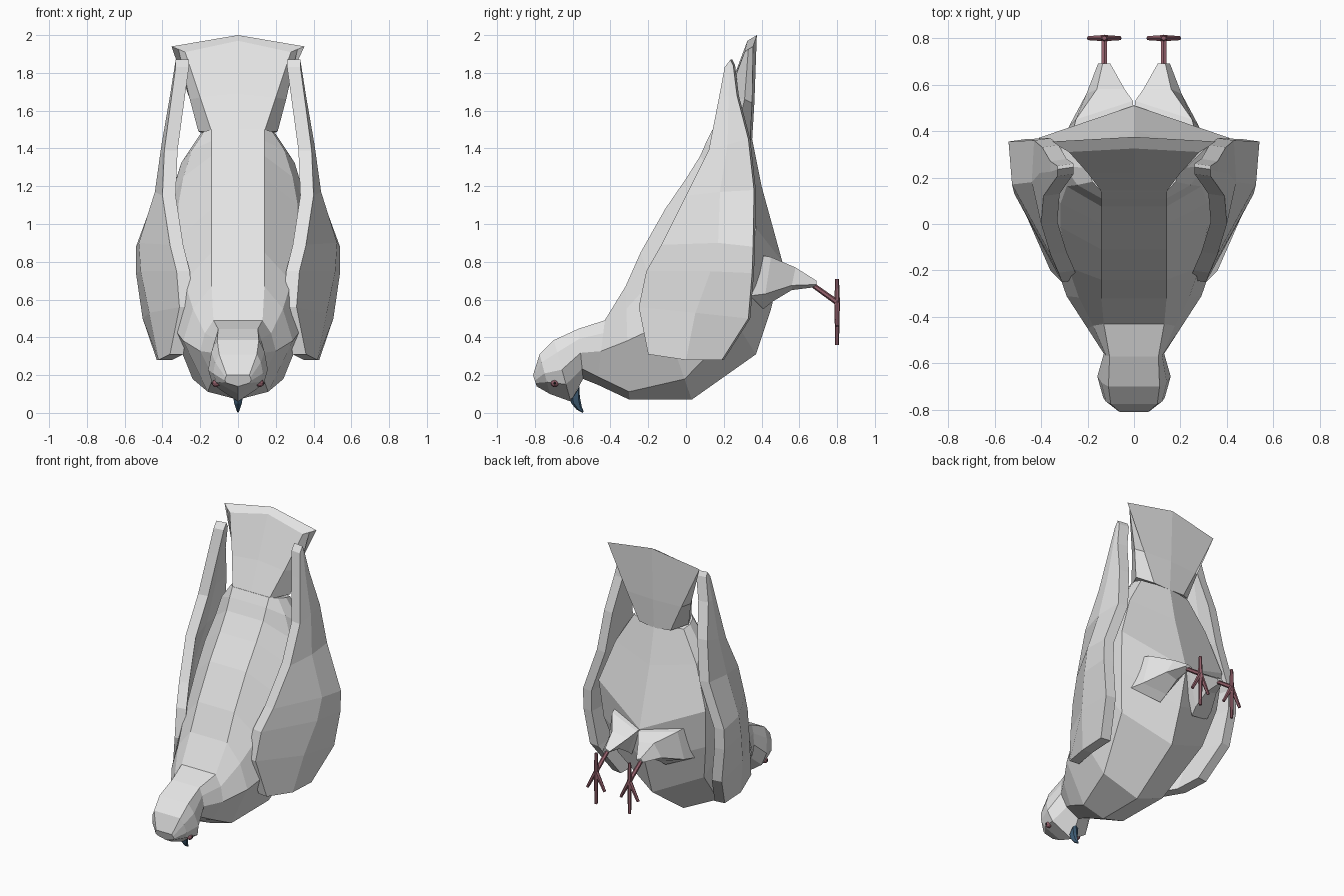
import bpy, bmesh
from mathutils import Vector

if "Cube" in bpy.data.objects:
    bpy.data.objects.remove(bpy.data.objects["Cube"])


def material(name, rgb):
    m = bpy.data.materials.new(name)
    m.diffuse_color = (*rgb, 1)
    m.use_nodes = True
    m.node_tree.nodes["Principled BSDF"].inputs["Base Color"].default_value = m.diffuse_color
    return m


PLUMAGE = material("pale_grey_plumage", (0.78, 0.78, 0.78))
SKIN = material("dusky_pink_skin", (0.30, 0.12, 0.15))
BEAK = material("slate_blue_beak", (0.05, 0.11, 0.18))
PUPIL = material("black_pupil", (0.02, 0.02, 0.02))


def finish(name, bm, mat):
    bmesh.ops.recalc_face_normals(bm, faces=bm.faces)
    mesh = bpy.data.meshes.new(name)
    bm.to_mesh(mesh)
    bm.free()
    mesh.materials.append(mat)
    obj = bpy.data.objects.new(name, mesh)
    bpy.context.collection.objects.link(obj)
    return obj


def loft(name, rings, mat, strip_caps=False):
    """Skin closed rings of equal length and cap both ends."""
    bm = bmesh.new()
    loops = [[bm.verts.new(p) for p in r] for r in rings]
    n = len(loops[0])
    for a, b in zip(loops, loops[1:]):
        for i in range(n):
            j = (i + 1) % n
            bm.faces.new((a[i], a[j], b[j], b[i]))
    for end in (loops[0], loops[-1]):
        if strip_caps:
            for i in range(n // 2 - 1):
                bm.faces.new((end[i], end[i + 1], end[n - 2 - i], end[n - 1 - i]))
        else:
            bm.faces.new(end)
    return finish(name, bm, mat)


def mirrored(half):
    """Close a half ring across x = 0."""
    return half + [(-x, y, z) for x, y, z in reversed(half) if x != 0]


def rod(name, a, b, r1, r2, mat, sides=6):
    a, b = Vector(a), Vector(b)
    bm = bmesh.new()
    bmesh.ops.create_cone(bm, cap_ends=True, segments=sides, radius1=r1,
                          radius2=r2, depth=(b - a).length)
    turn = (b - a).to_track_quat('Z', 'Y').to_matrix().to_4x4()
    turn.translation = (a + b) / 2
    bm.transform(turn)
    return finish(name, bm, mat)


# Head and body: back y, z / belly y, z / half widths of back, side, low edge / low edge position
SECTIONS = [
    (-.81, .20, -.79, .14, .06, .07, .06, .7),
    (-.775, .31, -.72, .10, .10, .132, .112, .7),
    (-.70, .385, -.61, .06, .11, .158, .135, .72),
    (-.57, .445, -.545, .18, .105, .13, .09, .8),
    (-.43, .49, -.47, .15, .13, .20, .13, .88),
    (-.32, .67, -.30, .07, .14, .29, .16, .93),
    (-.24, .85, .03, .07, .14, .36, .24, .86),
    (-.11, 1.08, .37, .31, .14, .41, .33, .8),
    (.0, 1.24, .45, .55, .14, .41, .39, .76),
    (.075, 1.36, .51, .80, .14, .37, .41, .68),
    (.11, 1.44, .40, 1.20, .14, .30, .31, .75),
    (.14, 1.50, .35, 1.45, .14, .20, .19, .75),
]


def body_ring(y0, z0, y1, z1, back, side, low, t_low):
    spots = [(back, 0), (side * .65 + back * .35, .2), (side, .48), (low, t_low), (0, 1)]
    return mirrored([(x, y0 + (y1 - y0) * t, z0 + (z1 - z0) * t) for x, t in spots])


loft("body", [body_ring(*s) for s in SECTIONS], PLUMAGE)

# Fanned tail with a sloping rim
loft("tail", [
    mirrored([(0, .14, 1.49), (.14, .14, 1.49), (.21, .27, 1.49), (.12, .34, 1.45), (0, .35, 1.44)]),
    mirrored([(0, .22, 1.69), (.20, .22, 1.67), (.255, .31, 1.66), (.21, .35, 1.64), (0, .362, 1.64)]),
    mirrored([(0, .325, 1.97), (.28, .31, 1.91), (.315, .33, 1.925), (.352, .355, 1.94), (0, .375, 2.0)]),
], PLUMAGE)

# Folded wings: rows from shoulder to tip, each leading / middle / trailing (x, y, z)
WING = [
    [(.36, -.20, .31), (.42, .0, .28), (.43, .19, .28)],
    [(.31, -.25, .56), (.47, .05, .53), (.505, .33, .50)],
    [(.325, -.21, .75), (.515, .13, .75), (.54, .35, .74)],
    [(.36, -.13, .89), (.525, .17, .90), (.54, .355, .88)],
    [(.40, .0, 1.15), (.44, .18, 1.17), (.43, .36, 1.18)],
    [(.39, .12, 1.39), (.405, .22, 1.42), (.395, .33, 1.45)],
    [(.352, .175, 1.67), (.36, .225, 1.68), (.36, .27, 1.68)],
    [(.33, .205, 1.83), (.33, .235, 1.87), (.33, .25, 1.84)],
]


def wing(name, s):
    rings = []
    for row in WING:
        outer = [(s * x, y, z) for x, y, z in row]
        inner = [(s * (x - .07), y + .01, z) for x, y, z in reversed(row)]
        rings.append(outer + inner)
    loft(name, rings, PLUMAGE, strip_caps=True)


# Broad four-sided thighs: top, outer, bottom and inner corners
THIGH = [
    [(.27, .37, .84), (.31, .34, .62), (.13, .41, .55), (.0, .48, .80)],
    [(.25, .45, .825), (.28, .42, .63), (.12, .46, .59), (.005, .53, .79)],
    [(.16, .58, .77), (.205, .56, .675), (.12, .56, .65), (.04, .58, .75)],
    [(.135, .69, .70), (.155, .69, .68), (.128, .68, .665), (.102, .69, .685)],
]

for side, s in (("left", -1), ("right", 1)):
    wing(side + "_wing", s)
    loft(side + "_thigh", [[(s * x, y, z) for x, y, z in r] for r in THIGH], PLUMAGE)
    # Shank and four toes
    ankle = (s * .128, .80, .585)
    rod(side + "_shank", (s * .128, .66, .685), ankle, .013, .015, SKIN)
    for i, (dx, z) in enumerate(((0, .71), (0, .36), (.066, .46), (-.066, .46))):
        rod(f"{side}_toe_{i + 1}", ankle, (s * .128 + dx, .80, z), .015, .010, SKIN)
    # Eye with pupil
    for part, x, r, mat in (("eye", .116, .021, SKIN), ("pupil", .132, .008, PUPIL)):
        bm = bmesh.new()
        bmesh.ops.create_icosphere(bm, subdivisions=2, radius=r)
        bmesh.ops.translate(bm, verts=bm.verts, vec=(s * x, -.695, .157))
        finish(f"{side}_{part}", bm, mat)

# Hooked beak
loft("beak", [
    mirrored([(0, -.615, .07), (.024, -.60, .08), (.022, -.57, .125), (0, -.565, .14)]),
    mirrored([(0, -.605, .048), (.021, -.595, .052), (.017, -.57, .075), (0, -.562, .085)]),
    mirrored([(0, -.58, .018), (.010, -.572, .02), (.009, -.56, .03), (0, -.552, .035)]),
    mirrored([(0, -.548, .0), (.003, -.546, .002), (.003, -.544, .004), (0, -.542, .006)]),
], BEAK)
